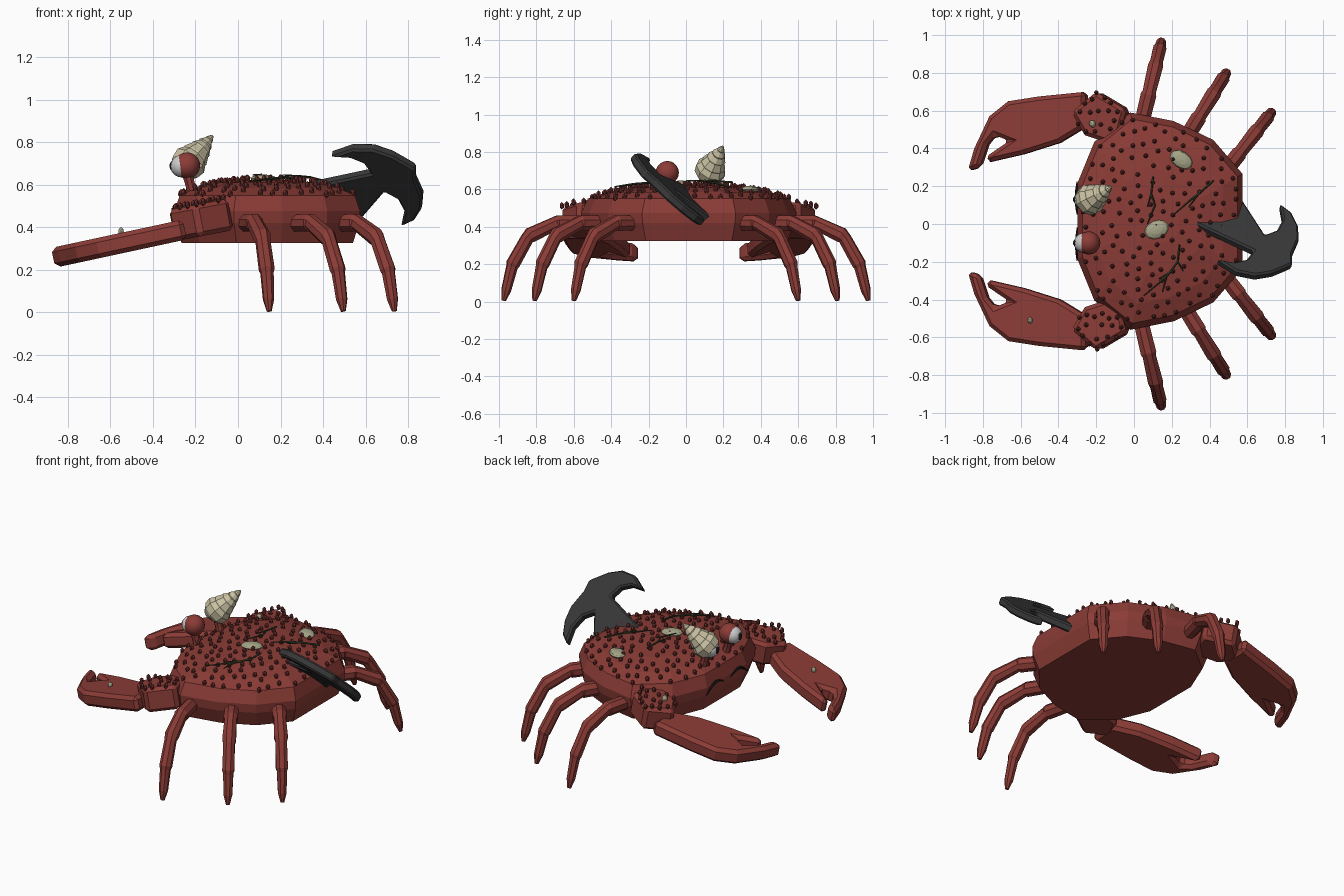
import bpy, bmesh, math, random
from mathutils import Vector, Matrix
from mathutils.bvhtree import BVHTree

if "Cube" in bpy.data.objects:
    bpy.data.objects.remove(bpy.data.objects["Cube"])

random.seed(4)
CY = 0.015  # body centre line


def material(name, rgb):
    m = bpy.data.materials.new(name)
    m.diffuse_color = (*rgb, 1)
    m.use_nodes = True
    m.node_tree.nodes["Principled BSDF"].inputs["Base Color"].default_value = m.diffuse_color
    return m


RED = material("red", (0.26, 0.045, 0.037))
DARK_RED = material("dark_red", (0.13, 0.025, 0.022))
IRON = material("iron", (0.04, 0.04, 0.04))
CREAM = material("cream", (0.58, 0.53, 0.36))
PALE = material("pale", (0.38, 0.38, 0.25))
GREEN = material("green", (0.035, 0.045, 0.02))
WHITE = material("white", (0.75, 0.75, 0.75))
BLACK = material("black", (0.01, 0.01, 0.01))


def finish(name, bm, mat, smooth=False):
    bmesh.ops.recalc_face_normals(bm, faces=bm.faces)
    me = bpy.data.meshes.new(name)
    for f in bm.faces:
        f.smooth = smooth
    bm.to_mesh(me)
    bm.free()
    me.materials.append(mat)
    ob = bpy.data.objects.new(name, me)
    bpy.context.collection.objects.link(ob)
    return ob


def loft(bm, rings):
    vr = [[bm.verts.new(p) for p in r] for r in rings]
    n = len(vr[0])
    for a, b in zip(vr, vr[1:]):
        for i in range(n):
            bm.faces.new((a[i], a[(i + 1) % n], b[(i + 1) % n], b[i]))
    bm.faces.new(vr[0])
    bm.faces.new(vr[-1])


def add_tube(bm, pts, radii, sides):
    pts = [Vector(p) for p in pts]
    rings = []
    for i, p in enumerate(pts):
        d = (pts[min(i + 1, len(pts) - 1)] - pts[max(i - 1, 0)]).normalized()
        u = d.cross(Vector((0, 0, 1) if abs(d.z) < 0.995 else (1, 0, 0))).normalized()
        v = u.cross(d)
        angs = [2 * math.pi * (k + 0.5) / sides for k in range(sides)]
        rings.append([p + radii[i] * (u * math.cos(a) + v * math.sin(a)) for a in angs])
    loft(bm, rings)


def tube(name, pts, radii, sides, mat):
    bm = bmesh.new()
    add_tube(bm, pts, radii, sides)
    return finish(name, bm, mat)


def plate(name, outline, height, slope, thick, bevel, mat):
    """Tilted slab: z = height + slope.x*x + slope.y*y, thickened along its normal."""
    n = Vector((-slope[0], -slope[1], 1)).normalized() * thick / 2
    mid = [Vector((x, y, height + slope[0] * x + slope[1] * y)) for x, y in outline]
    bm = bmesh.new()
    loft(bm, [[p - n for p in mid], [p + n for p in mid]])
    ob = finish(name, bm, mat)
    mod = ob.modifiers.new("bevel", 'BEVEL')
    mod.width, mod.segments, mod.limit_method = bevel, 1, 'ANGLE'
    mod.angle_limit = math.radians(50)
    return ob


def ball(name, loc, scale, mat, segs=16, rings=10, rot=0.0, smooth=True):
    bm = bmesh.new()
    M = Matrix.Translation(loc) @ Matrix.Rotation(rot, 4, 'Z') @ Matrix.Diagonal((*scale, 1))
    bmesh.ops.create_uvsphere(bm, u_segments=segs, v_segments=rings, radius=1, matrix=M)
    return finish(name, bm, mat, smooth)


# Carapace: stacked twelve-sided rings with a low dome
half = [(-.30, .2), (-.21, .42), (-.02, .575), (.21, .53), (.42, .43), (.575, .25)]
outline = half + [(x, -y) for x, y in reversed(half)]
levels = [(.325, .92), (.42, .99), (.475, 1), (.55, .94), (.585, .76), (.61, .5), (.622, .22)]
bm = bmesh.new()
loft(bm, [[(.14 + (x - .14) * s, CY + y * s, z) for x, y in outline] for z, s in levels])
body = finish("carapace", bm, RED)

# Walking legs, three segments with stepped joints
profile = [(-.15, .42, .042), (.35, .42, .045), (.37, .42, .038), (.68, .355, .043),
           (.72, .335, .036), (.89, .2, .038), (.90, .185, .032), (.97, .06, .027), (1, 0.005, .012)]
legs = [((.04, .53), (.147, .975)), ((.26, .43), (.495, .81)), ((.46, .25), (.735, .60))]
for side, s in (("left", 1), ("right", -1)):
    for i, ((ax, ay), (bx, by)) in enumerate(legs):
        pts = [(ax + (bx - ax) * t, s * (ay + (by - ay) * t), z) for t, z, r in profile]
        tube(f"{side}_leg_{i + 1}", pts, [r for t, z, r in profile], 8, RED)

# Claw arms and pincers
arm = [(-.03, .59), (-.19, .685), (-.32, .575), (-.25, .455), (-.08, .40)]
pincer = [(-.25, .685), (-.5, .66), (-.66, .635), (-.76, .555), (-.84, .385), (-.875, .265),
          (-.81, .285), (-.77, .405), (-.73, .455), (-.655, .425), (-.765, .35), (-.775, .31),
          (-.58, .355), (-.39, .415), (-.25, .5)]
tops = [body]
for side, s in (("left", 1), ("right", -1)):
    tops.append(plate(f"{side}_claw_arm", [(x, CY + s * y) for x, y in arm],
                      .467, (.19, 0), .15, .02, RED))
    tops.append(plate(f"{side}_pincer", [(x, CY + s * y) for x, y in pincer],
                      .443, (.215, 0), .095, .022, RED))

trees = []
for ob in tops:
    b = bmesh.new()
    b.from_mesh(ob.data)
    trees.append(BVHTree.FromBMesh(b))
    b.free()


def surface(x, y):
    hits = [t.ray_cast(Vector((x, y, 2)), Vector((0, 0, -1))) for t in trees]
    hits = [h for h in hits if h[0] is not None]
    return max(hits, key=lambda h: h[0].z) if hits else None


# Bumps scattered over carapace and claw arms
bm = bmesh.new()
spots = []
for _ in range(7000):
    x, y = random.uniform(-.32, .55), random.uniform(-.68, .7)
    hit = surface(x, y)
    if not hit or hit[1].z < .9 or x < -.3:
        continue
    on_body = hit[0].z > .55
    on_arm = x < -.06 and abs(y - CY) > .47 and hit[0].z > .47
    gap = .052 if on_body else .04
    if (on_body or on_arm) and all((x - a) ** 2 + (y - b) ** 2 > gap ** 2 for a, b in spots):
        spots.append((x, y))
        M = Matrix.Translation(hit[0] + hit[1] * .006) @ Matrix.Diagonal((.0135, .0135, .02, 1))
        bmesh.ops.create_icosphere(bm, subdivisions=1, radius=1, matrix=M)
finish("bumps", bm, DARK_RED)

# Eyes on stalks
for side, s in (("left", 1), ("right", -1)):
    y = CY + s * .115
    tube(f"{side}_eye_stalk", [(-.2, y, .52), (-.225, y, .6), (-.24, y, .66)],
         [.03, .024, .028], 8, RED)
    ball(f"{side}_eye_lid", (-.24, y, .69), (.062, .062, .062), RED)
    ball(f"{side}_eye_white", (-.265, y, .687), (.053, .053, .053), WHITE)
    ball(f"{side}_pupil", (-.308, y, .688), (.015, .02, .024), BLACK, 10, 6)

# Mouth creases on the front face
for side, s in (("left", 1), ("right", -1)):
    ts = [i / 8 for i in range(9)]
    pts = [(-.302 - .003 * math.sin(math.pi * t), CY + s * (.035 + .175 * t),
            .43 + .055 * math.sin(math.pi * (.15 + .85 * t))) for t in ts]
    tube(f"{side}_mouth_crease", pts, [.002 + .007 * math.sin(math.pi * t) for t in ts], 5, BLACK)

# Spiral shell worn over one eye: stepped whorls
a, b = Vector((-.265, .11, .665)), Vector((-.12, .197, .83))
whorls = [(0, .055), (.1, .078), (.27, .085), (.4, .068), (.43, .069), (.58, .052), (.61, .053),
          (.73, .036), (.76, .037), (.87, .02), (.89, .021), (1, .006)]
tube("spiral_shell", [a.lerp(b, t) for t, r in whorls], [r for t, r in whorls], 9, CREAM)

# Barnacle shells lying on the surface
for i, (x, y, rx, ry, rot) in enumerate([(.25, .34, .065, .045, -.6), (.12, -.03, .065, .048, .4),
                                         (-.55, -.51, .013, .017, 0), (-.22, .53, .017, .02, .5)]):
    p = surface(x, y)[0]
    ball(f"barnacle_{i + 1}", p + Vector((0, 0, .006)), (rx, ry, .02), PALE, 12, 6, rot, False)

# Seaweed strands draped over the back
strands = [[(.1, .25), (.09, .16), (.11, .1), (.07, .0)], [(.09, .16), (.07, .09)],
           [(.42, .23), (.34, .16), (.3, .13), (.21, .05)], [(.34, .16), (.29, .09)],
           [(.24, -.11), (.23, -.2), (.17, -.28), (.05, -.38)], [(.23, -.2), (.26, -.25)],
           [(.17, -.28), (.15, -.36)], [(.2, -.25), (.13, -.29)]]
bm = bmesh.new()
for st in strands:
    pts = [surface(x, y)[0] + Vector((0, 0, .024)) for x, y in st]
    add_tube(bm, pts, [.006] * (len(pts) - 1) + [.003], 5)
finish("seaweed", bm, GREEN)

# Anchor lodged in the back: tilted flat plate
anchor = [(.30, .0), (.50, .19), (.57, .115), (.69, -.07), (.755, -.045), (.785, .01), (.77, .095),
          (.83, .05), (.865, -.02), (.87, -.09), (.835, -.17), (.835, -.225), (.79, -.245),
          (.73, -.27), (.64, -.285), (.54, -.265), (.435, -.2), (.53, -.215), (.595, -.2), (.63, -.155)]
plate("anchor", anchor, .655, (-.2, -.88), .05, .01, IRON)
